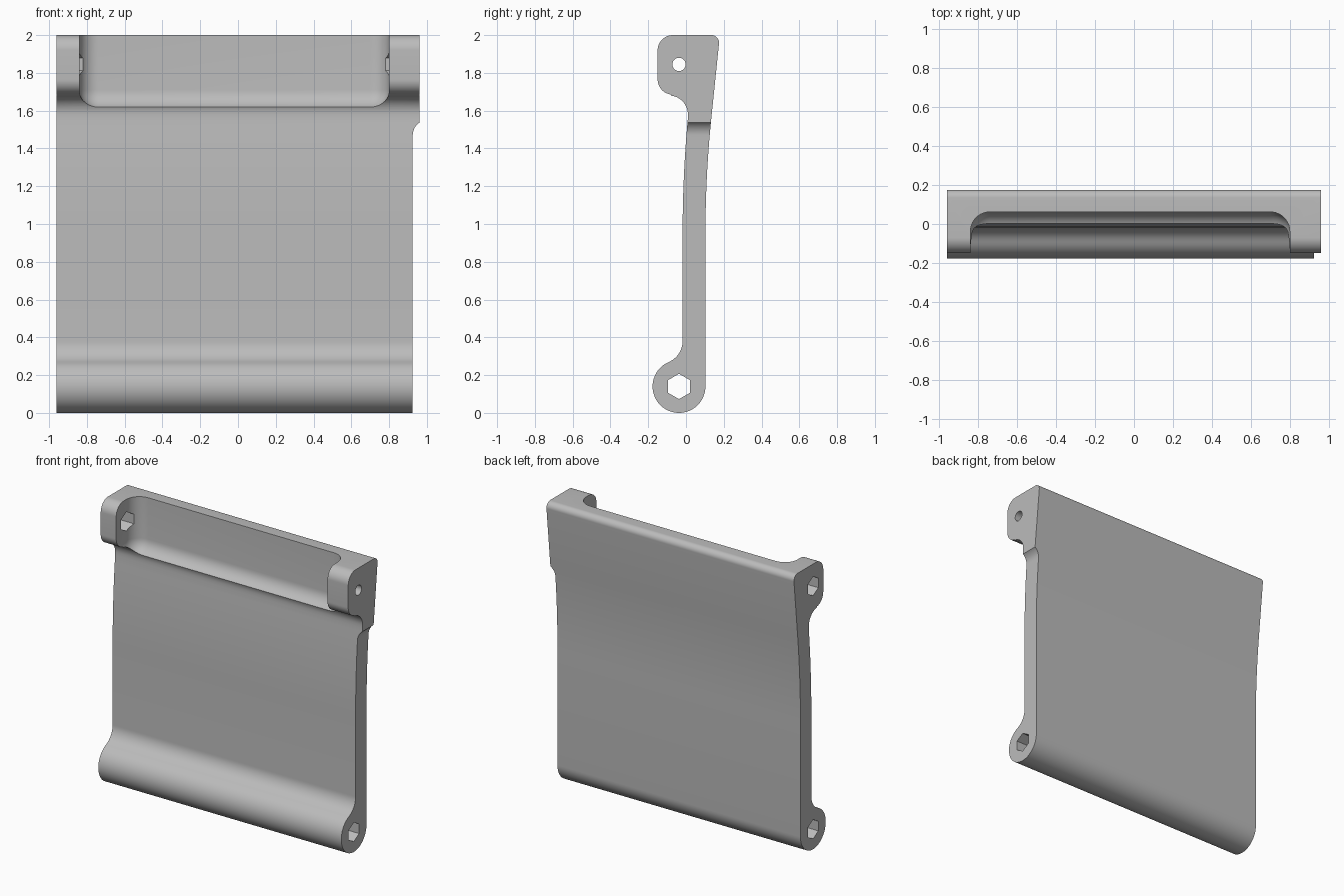
import bpy, bmesh
from math import sin, cos, radians
from mathutils import Vector

if "Cube" in bpy.data.objects:
    bpy.data.objects.remove(bpy.data.objects["Cube"], do_unlink=True)

gray = bpy.data.materials.new("plain gray")
gray.use_nodes = True
COLOR = (0.5, 0.5, 0.5, 1)
gray.diffuse_color = COLOR
gray.node_tree.nodes["Principled BSDF"].inputs["Base Color"].default_value = COLOR


def arc(cu, cv, r, a0, a1, n):
    """Points on an arc, angles in degrees."""
    angles = [radians(a0 + (a1 - a0) * i / n) for i in range(n + 1)]
    return [(cu + r * cos(a), cv + r * sin(a)) for a in angles]


def bow(y0, rise, z0, z1, n=12):
    """Parabolic bend that starts upright at z0."""
    return [(y0 + rise * (i / n) ** 2, z0 + (z1 - z0) * i / n) for i in range(n + 1)]


def make_object(name, bm):
    bmesh.ops.recalc_face_normals(bm, faces=bm.faces)
    mesh = bpy.data.meshes.new(name)
    bm.to_mesh(mesh)
    bm.free()
    mesh.materials.append(gray)
    obj = bpy.data.objects.new(name, mesh)
    bpy.context.collection.objects.link(obj)
    return obj


def prism(name, points, lo, hi, axis="x"):
    """Extrude a (y, z) outline along x, or an (x, z) outline along y."""
    bm = bmesh.new()
    if axis == "x":
        verts = [bm.verts.new((lo, u, v)) for u, v in points]
        move = Vector((hi - lo, 0, 0))
    else:
        verts = [bm.verts.new((u, lo, v)) for u, v in points]
        move = Vector((0, hi - lo, 0))
    face = bm.faces.new(verts)
    geom = bmesh.ops.extrude_face_region(bm, geom=[face])["geom"]
    bmesh.ops.translate(bm, vec=move,
                        verts=[g for g in geom if isinstance(g, bmesh.types.BMVert)])
    # extrusion of a lone face may drop its start cap
    open_edges = [e for e in bm.edges if e.is_boundary]
    if open_edges:
        bmesh.ops.holes_fill(bm, edges=open_edges)
    return make_object(name, bm)


def cut(target, cutter):
    cutter.hide_render = True
    mod = target.modifiers.new("cut", "BOOLEAN")
    mod.operation = "DIFFERENCE"
    mod.solver = "EXACT"
    mod.object = cutter
    bpy.ops.object.select_all(action="DESELECT")
    bpy.context.view_layer.objects.active = target
    target.select_set(True)
    bpy.ops.object.modifier_apply(modifier=mod.name)
    bpy.data.objects.remove(cutter, do_unlink=True)


# Plate side outline: knuckle, blade front, hinge ear, blade back
AXIS_Y, LOW_Z, HIGH_Z = -0.037, 0.14, 1.845
outline = arc(AXIS_Y, LOW_Z, 0.14, 0, -247.2, 40)
outline += arc(-0.138, 0.38, 0.12, -67.2, 0, 12)[1:]
outline += bow(-0.018, 0.028, 0.95, 1.56)
outline += arc(-0.09, 1.58, 0.1, 0, 84, 14)
outline += arc(-0.07, 1.765, 0.08, 264, 180, 14)
outline += arc(-0.07, 1.92, 0.08, 180, 90, 14)
outline += arc(0.135, 1.96, 0.04, 90, -6, 10)
outline += bow(0.103, 0.029, 0.95, 1.54)[::-1]
plate = prism("hinge_plate", outline, -0.96, 0.96)

# Rounded pocket between the two ears
bm = bmesh.new()
bmesh.ops.create_cube(bm, size=1)
low, high = Vector((-0.84, -0.5, 1.61)), Vector((0.80, 0.062, 2.5))
for v in bm.verts:
    v.co = [low[i] if v.co[i] < 0 else high[i] for i in range(3)]
rounded = []
for e in bm.edges:
    mid = (e.verts[0].co + e.verts[1].co) / 2
    if mid.y > -0.4 and mid.z < 2.3:
        rounded.append(e)
bmesh.ops.bevel(bm, geom=rounded, offset=0.1, segments=10, profile=0.5,
                affect="EDGES", clamp_overlap=False)
cut(plate, make_object("pocket_cutter", bm))

# Step on the left side below the ear
step = [(0.925, -0.2)] + arc(1.005, 1.47, 0.08, 180, 124.2, 10) + [(1.2, 1.56), (1.2, -0.2)]
cut(plate, prism("side_step_cutter", step, -0.5, 0.5, "y"))


# Hexagonal bore in the knuckle, hexagonal and round pin holes in the ears
def hexagon(z):
    return arc(AXIS_Y, z, 0.067, 90, 390, 5)


cut(plate, prism("knuckle_bore_cutter", hexagon(LOW_Z), -1.2, 1.2))
cut(plate, prism("ear_hex_cutter", hexagon(HIGH_Z), -1.2, 0.88))
pin = arc(AXIS_Y, HIGH_Z, 0.035, 0, 345, 23)
cut(plate, prism("ear_pin_cutter", pin, 0.5, 1.2))

# Smooth curves, sharp corners
bpy.ops.object.select_all(action="DESELECT")
plate.select_set(True)
bpy.context.view_layer.objects.active = plate
bpy.ops.object.shade_smooth_by_angle(angle=radians(25))
